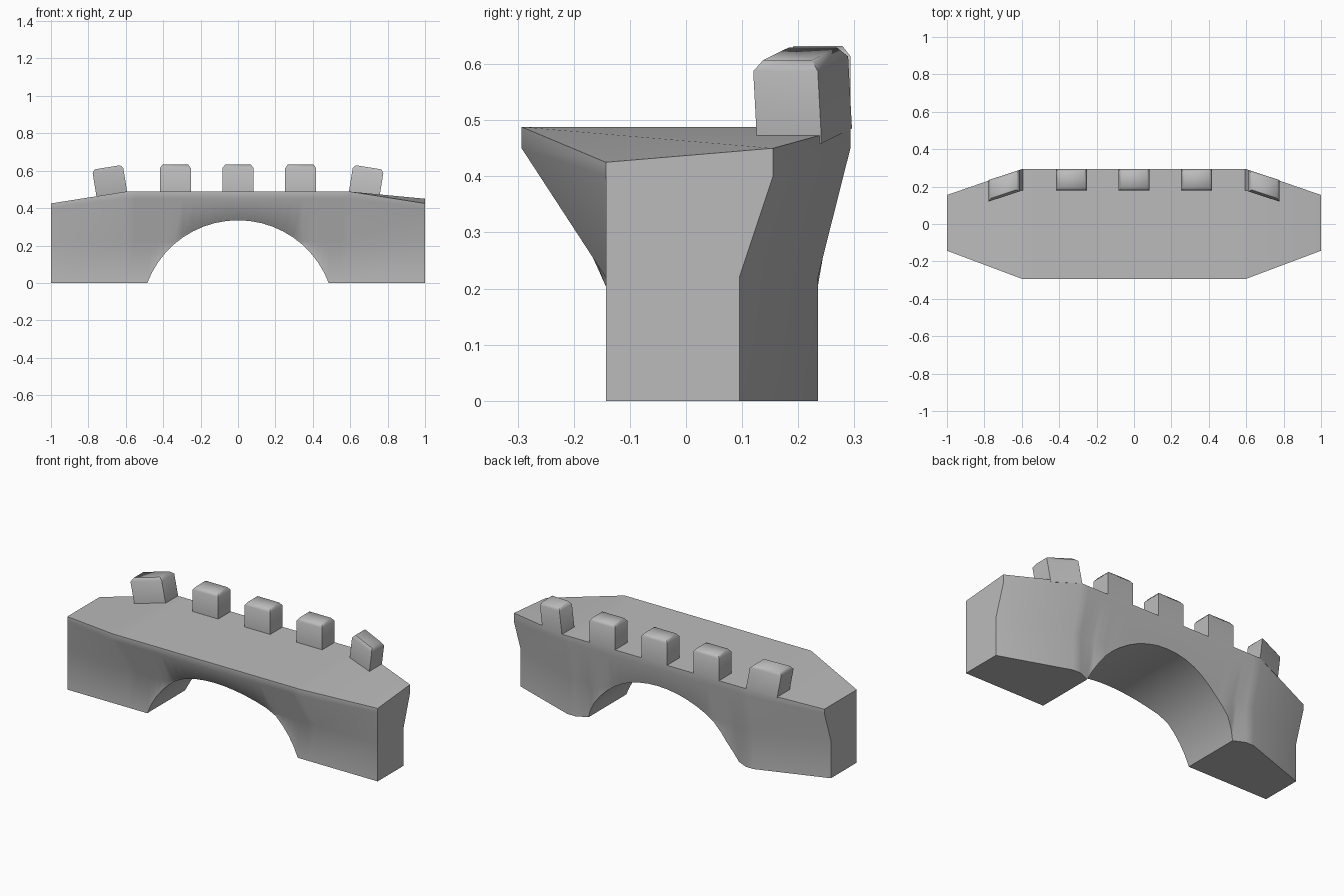
import bpy, bmesh, math
from mathutils import Matrix

old = bpy.data.objects.get("Cube")
if old:
    bpy.data.objects.remove(old, do_unlink=True)

stone = bpy.data.materials.new("grey_stone")
stone.use_nodes = True
stone.diffuse_color = (0.5, 0.5, 0.5, 1)
stone.node_tree.nodes["Principled BSDF"].inputs["Base Color"].default_value = (0.5, 0.5, 0.5, 1)

HALF, BEND, FOOT = 1.0, 0.6, 0.485   # end, plan corner, inner foot edge
RISE, FOLD, RIM, TOP = 0.335, 0.22, 0.45, 0.488
RADIUS = (FOOT ** 2 + RISE ** 2) / (2 * RISE)


def finish(bm, name):
    bmesh.ops.recalc_face_normals(bm, faces=bm.faces)
    mesh = bpy.data.meshes.new(name)
    bm.to_mesh(mesh)
    bm.free()
    obj = bpy.data.objects.new(name, mesh)
    bpy.context.collection.objects.link(obj)
    mesh.materials.append(stone)
    bpy.ops.object.select_all(action='DESELECT')
    obj.select_set(True)
    bpy.context.view_layer.objects.active = obj
    bpy.ops.object.shade_smooth_by_angle(angle=math.radians(55))
    return obj


def lerp(a, b, t):
    return a + (b - a) * t


def section(x):
    """Cross-section (y, z) of the span, from front foot round to back foot."""
    ax = abs(x)
    t = max(0, (ax - BEND) / (HALF - BEND))
    top = lerp(TOP, 0.425, t)
    back_top = lerp(TOP, 0.45, t) if x > 0 else top
    rim = lerp(RIM, 0.4, t)
    front_lo, front_hi = -0.143, lerp(-0.293, -0.143, t)
    back_lo, back_hi = lerp(0.235, 0.095, t), lerp(0.293, 0.155, t)
    base = 0
    if ax < FOOT:
        base = math.sqrt(RADIUS ** 2 - x * x) - (RADIUS - RISE)
    fold = max(FOLD, base + 0.012)
    k = (fold - FOLD) / (rim - FOLD)
    kb = max(0, (base - FOLD) / (rim - FOLD))
    # the inner back corner of each foot is clipped
    clip = 0.03 * max(0, 1 - base / 0.1) if ax < 0.5 else 0
    return [(lerp(front_lo, front_hi, kb), base),
            (lerp(front_lo, front_hi, k), fold),
            (front_hi, rim), (front_hi, top),
            (back_hi, back_top), (back_hi, rim),
            (lerp(back_lo, back_hi, k), fold),
            (lerp(back_lo, back_hi, kb) - clip, base)]


# Arched span: sections lofted from end to end
half_angle = math.asin(FOOT / RADIUS)
arch = [RADIUS * math.sin(half_angle * i / 10) for i in range(-9, 10)]
stations = [-HALF, -BEND, -0.55, -FOOT] + arch + [FOOT, 0.55, BEND, HALF]
bm = bmesh.new()
rings = [[bm.verts.new((x, y, z)) for y, z in section(x)] for x in stations]
for a, b in zip(rings, rings[1:]):
    for i in range(len(a)):
        j = (i + 1) % len(a)
        bm.faces.new((a[i], a[j], b[j], b[i]))
bm.faces.new(rings[0])
bm.faces.new(rings[-1])
finish(bm, "arched_span")


def merlon(name, x, y, z, tilt=0, shear=0):
    """Block with a chamfered cap; tilt follows the deck, shear its plan."""
    bm = bmesh.new()
    w, d, c = 0.083, 0.0575, 0.014
    levels = [(w, d, -0.004), (w, d, 0.126), (w - c, d - c, 0.144)]
    loops = [[bm.verts.new((sx * a, sy * b, h))
              for sx, sy in ((-1, -1), (1, -1), (1, 1), (-1, 1))]
             for a, b, h in levels]
    for lo, hi in zip(loops, loops[1:]):
        for i in range(4):
            j = (i + 1) % 4
            bm.faces.new((lo[i], lo[j], hi[j], hi[i]))
    bm.faces.new(loops[0])
    bm.faces.new(loops[-1])
    skew = Matrix.Identity(4)
    skew[1][0] = shear
    bm.transform(Matrix.Translation((x, y, z)) @ skew @ Matrix.Rotation(tilt, 4, 'Y'))
    finish(bm, name)


# Parapet along the back edge
for side, label in ((-1, "right"), (0, "middle"), (1, "left")):
    merlon(label + "_merlon", side * 0.335, 0.2355, TOP)
    if side:
        merlon(label + "_end_merlon", side * 0.675, 0.211, 0.476,
               tilt=side * 0.16, shear=side * -0.33)
